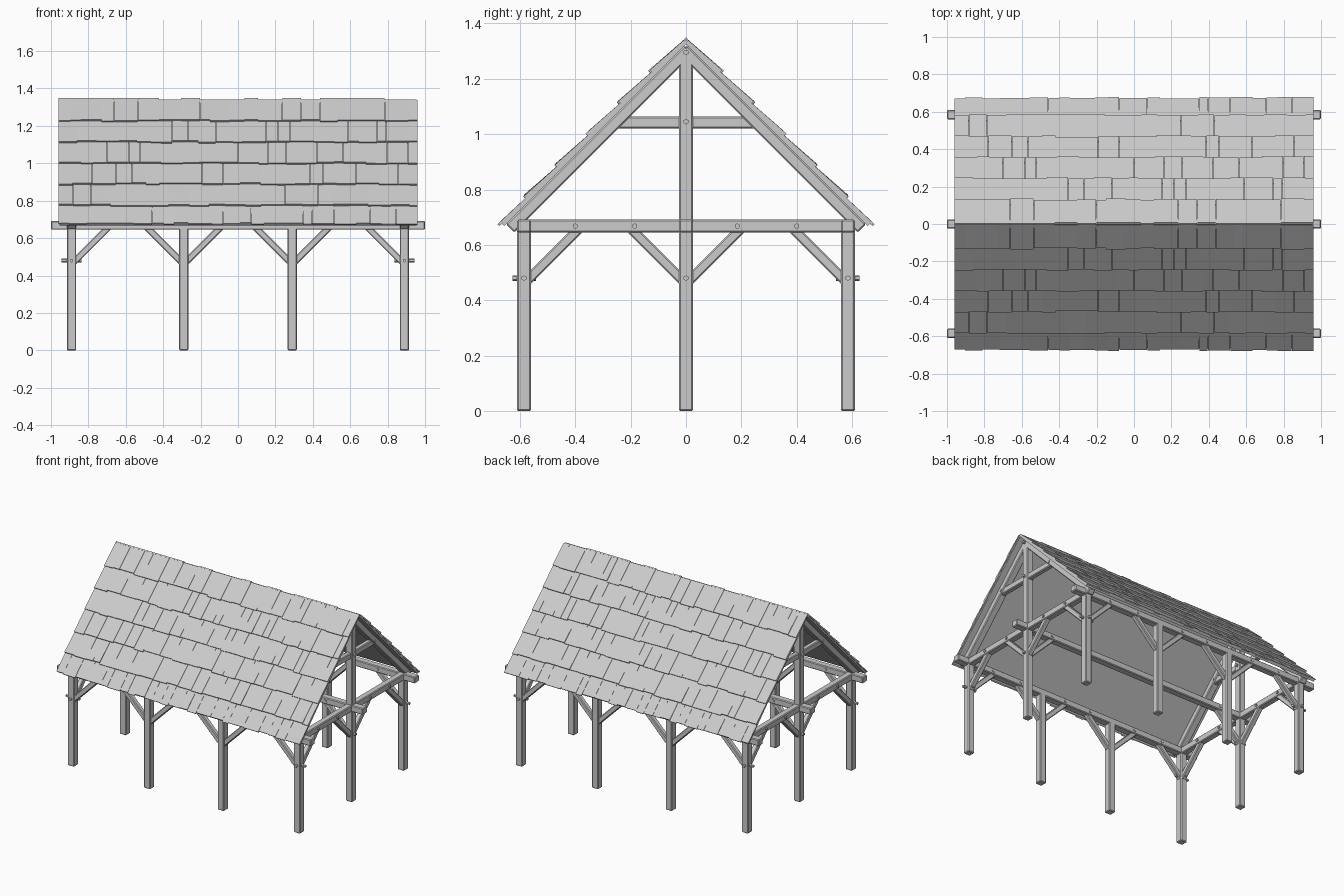
import bpy
import bmesh
import random
from math import sqrt
from mathutils import Matrix, Vector

random.seed(4)
cube = bpy.data.objects.get("Cube")
if cube:
    bpy.data.objects.remove(cube)

grey = bpy.data.materials.new("plain_grey")
grey.use_nodes = True
COLOUR = (0.6, 0.6, 0.6, 1)
grey.diffuse_color = COLOUR
grey.node_tree.nodes["Principled BSDF"].inputs["Base Color"].default_value = COLOUR

POST_X = (-0.89, -0.29, 0.29, 0.89)
END_X = (-0.89, 0.89)
SIDE_Y = 0.585
BEAM_Z = 0.668
RIDGE = 1.342      # top of roof deck at the ridge
THICK = 0.05


def finish(name, bm):
    bmesh.ops.recalc_face_normals(bm, faces=bm.faces)
    mesh = bpy.data.meshes.new(name)
    bm.to_mesh(mesh)
    bm.free()
    mesh.materials.append(grey)
    obj = bpy.data.objects.new(name, mesh)
    bpy.context.collection.objects.link(obj)
    return obj


def timber(name, start, end, side, wide=THICK, deep=THICK):
    """Chamfered beam between two points; 'wide' is measured along 'side'."""
    a, b = Vector(start), Vector(end)
    along = (b - a).normalized()
    u = Vector(side).normalized()
    v = along.cross(u)
    frame = Matrix((u * wide, v * deep, b - a)).transposed().to_4x4()
    frame.translation = (a + b) / 2
    bm = bmesh.new()
    bmesh.ops.create_cube(bm, size=1, matrix=frame)
    obj = finish(name, bm)
    mod = obj.modifiers.new("chamfer", 'BEVEL')
    mod.width = 0.005
    mod.segments = 1
    return obj


def peg(name, centre, axis, length=0.08):
    turn = Vector(axis).to_track_quat('Z', 'Y').to_matrix().to_4x4()
    bm = bmesh.new()
    bmesh.ops.create_cone(bm, cap_ends=True, segments=6, radius1=0.01, radius2=0.01,
                          depth=length, matrix=Matrix.Translation(centre) @ turn)
    finish(name, bm)


def brace(name, x, y, dx, dy):
    """Diagonal knee brace from a post up to the beam, with its upper peg."""
    step = Vector((dx, dy, 0))
    foot = Vector((x, y, 0.47)) + step * 0.01
    head = Vector((x, y, BEAM_Z)) + step * 0.208
    side = (abs(dy), abs(dx), 0)
    timber(name, foot, head, side, 0.035, 0.035)
    peg(name + "_peg", Vector((x, y, BEAM_Z)) + step * 0.185, side, 0.06)


# Side walls: posts, wall plates and knee braces
for y, side in ((-SIDE_Y, "front"), (SIDE_Y, "back")):
    timber(side + "_wall_plate", (-1, y, BEAM_Z), (1, y, BEAM_Z), (0, 1, 0), THICK, 0.046)
    for i, x in enumerate(POST_X):
        timber(f"{side}_post_{i}", (x, y, 0), (x, y, 0.66), (1, 0, 0))
        for d in (-1, 1):
            if abs(x + d * 0.2) < 0.89:
                brace(f"{side}_brace_{i}", x, y, d, 0)
timber("middle_beam", (-1, 0, BEAM_Z), (1, 0, BEAM_Z), (0, 1, 0), THICK, 0.046)

# Gable trusses at both ends
for x, end in zip(END_X, ("right", "left")):
    inward = -1 if x > 0 else 1
    timber(end + "_king_post", (x, 0, 0), (x, 0, 1.29), (1, 0, 0))
    timber(end + "_tie_beam", (x, -0.605, BEAM_Z), (x, 0.605, BEAM_Z), (1, 0, 0), 0.046, 0.046)
    timber(end + "_collar", (x, -0.25, 1.042), (x, 0.25, 1.042), (1, 0, 0), 0.035, 0.042)
    brace(end + "_middle_brace", x, 0, inward, 0)
    for z in (0.48, 1.045, 1.295):
        peg(end + "_king_peg", (x, 0, z), (1, 0, 0))
    for s in (-1, 1):
        timber(end + "_rafter", (x, -s * 0.01, 1.305), (x, s * 0.635, 0.66), (1, 0, 0), THICK, 0.042)
        brace(end + "_tie_brace_outer", x, s * SIDE_Y, 0, -s)
        brace(end + "_tie_brace_inner", x, 0, 0, s)
        peg(end + "_collar_peg", (x, s * 0.24, 1.048), (1, 0, 0), 0.06)
        # Crossing pegs that stand out of the corner posts
        peg(end + "_corner_peg_long", (x, s * SIDE_Y, 0.48), (1, 0, 0), 0.105)
        peg(end + "_corner_peg_cross", (x, s * SIDE_Y, 0.48), (0, 1, 0), 0.085)

# Roof deck: folded sheet extruded along the ridge
bm = bmesh.new()
outline = [(0, RIDGE), (0.665, 0.677), (0.656, 0.668), (0, 1.324), (-0.656, 0.668), (-0.665, 0.677)]
ring = [bm.verts.new((-0.955, y, z)) for y, z in outline]
for loop in (ring[0:4], [ring[0], ring[3], ring[4], ring[5]]):
    bm.faces.new(loop)
out = bmesh.ops.extrude_face_region(bm, geom=bm.faces[:])["geom"]
bmesh.ops.translate(bm, vec=(1.91, 0, 0), verts=[g for g in out if isinstance(g, bmesh.types.BMVert)])
finish("roof_deck", bm)


# Shingles: overlapping wedge courses, the same pattern on both slopes
def slope_point(x, s, d, h):
    return (x, s * (d + h) / sqrt(2), RIDGE + (h - d) / sqrt(2))


def shingle(bm, x0, x1, s, top, low, lift):
    corners = []
    for x in (x0, x1):
        section = ((top, -0.003), (low, 0.0), (low, lift), (top, 0.004))
        corners.append([bm.verts.new(slope_point(x, s, d, h)) for d, h in section])
    a, b = corners
    bm.faces.new(a)
    bm.faces.new(b[::-1])
    for i in range(4):
        j = (i + 1) % 4
        bm.faces.new((a[j], a[i], b[i], b[j]))


bm = bmesh.new()
edges = [0, 0.122, 0.235, 0.348, 0.46, 0.573, 0.67]
for row in range(6):
    x = -0.96
    while x < 0.96:
        x1 = x + random.uniform(0.045, 0.13)
        if x1 > 0.92:
            x1 = 0.96
        top = edges[row] * sqrt(2) - (0.03 if row else random.choice((0.006, -0.008)))
        low = edges[row + 1] * sqrt(2) + random.uniform(-0.006, 0.006)
        lift = (0.008 if row == 5 else 0.015) + random.uniform(-0.002, 0.002)
        for s in (-1, 1):
            shingle(bm, x, x1 - 0.001, s, top, low, lift)
        x = x1
finish("roof_shingles", bm)
